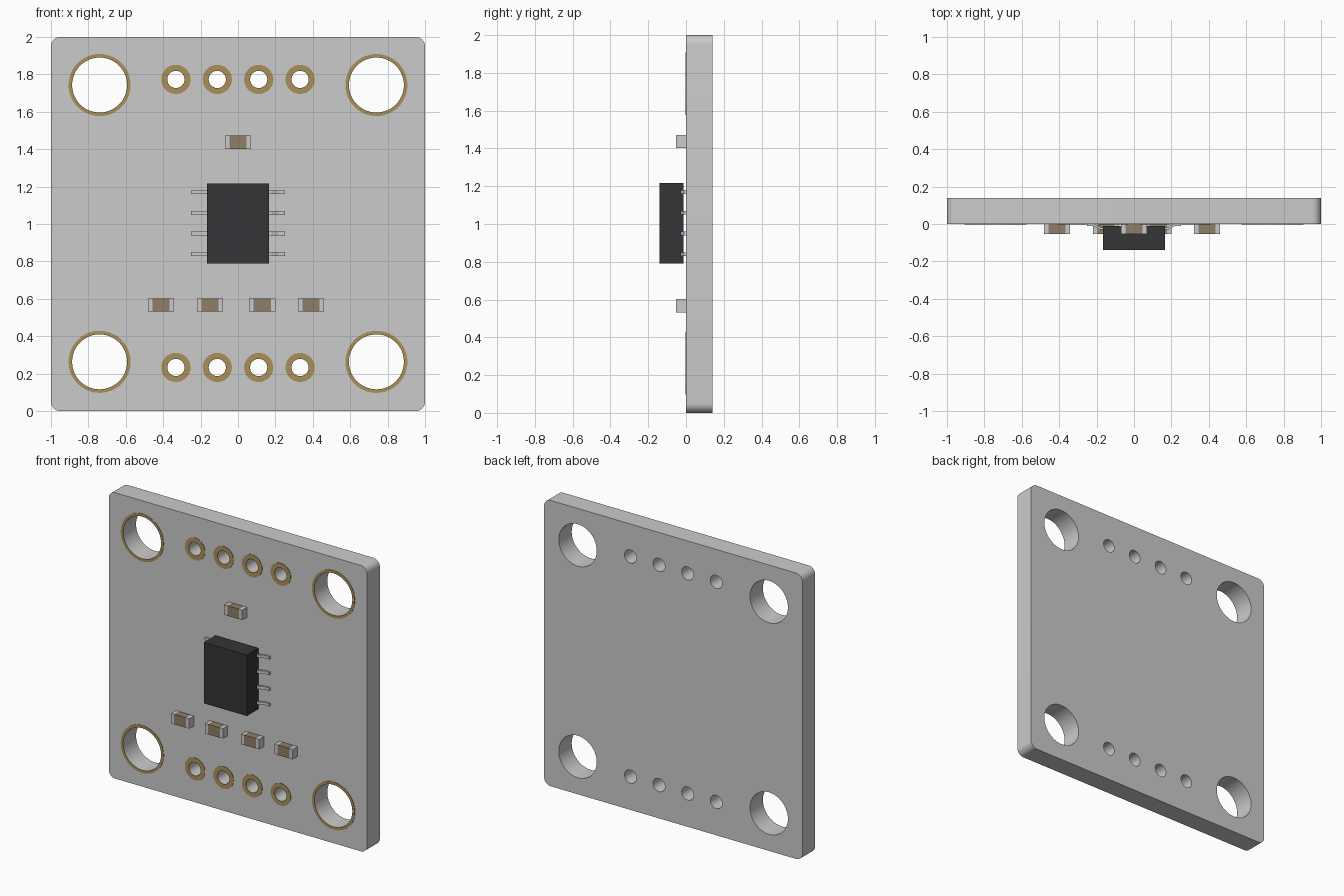
import bpy, bmesh
from math import cos, sin, pi, radians
from mathutils import Vector

if "Cube" in bpy.data.objects:
    bpy.data.objects.remove(bpy.data.objects["Cube"])


def material(name, rgb):
    m = bpy.data.materials.new(name)
    m.diffuse_color = (*rgb, 1)
    m.use_nodes = True
    m.node_tree.nodes["Principled BSDF"].inputs["Base Color"].default_value = m.diffuse_color
    return m


GOLD = material("gold", (0.40, 0.28, 0.10))
BLACK = material("black_plastic", (0.035, 0.035, 0.04))
BROWN = material("ceramic_brown", (0.28, 0.21, 0.14))


def arc(cx, cz, r, a0, a1, n):
    return [(cx + r * cos(a0 + (a1 - a0) * i / n),
             cz + r * sin(a0 + (a1 - a0) * i / n)) for i in range(n + 1)]


def circle(cx, cz, r, n=48):
    return arc(cx, cz, r, 0, 2 * pi, n)[:-1]


def plate(name, loops, y0, y1, mat=None):
    """Filled XZ outline with holes, spanning y0..y1."""
    cu = bpy.data.curves.new(name, 'CURVE')
    cu.dimensions, cu.fill_mode = '2D', 'BOTH'
    cu.extrude = (y1 - y0) / 2
    for pts in loops:
        sp = cu.splines.new('POLY')
        sp.points.add(len(pts) - 1)
        for p, (x, z) in zip(sp.points, pts):
            p.co = (x, z, 0, 1)
        sp.use_cyclic_u = True
    ob = bpy.data.objects.new(name, cu)
    bpy.context.collection.objects.link(ob)
    ob.rotation_euler.x = radians(90)
    ob.location.y = (y0 + y1) / 2
    bpy.ops.object.select_all(action='DESELECT')
    ob.select_set(True)
    bpy.context.view_layer.objects.active = ob
    bpy.ops.object.convert(target='MESH')
    ob = bpy.context.object
    bm = bmesh.new()
    bm.from_mesh(ob.data)
    bmesh.ops.remove_doubles(bm, verts=bm.verts, dist=1e-5)
    bmesh.ops.recalc_face_normals(bm, faces=bm.faces)
    bm.to_mesh(ob.data)
    bm.free()
    bpy.ops.object.shade_smooth_by_angle(angle=radians(30))
    if mat:
        ob.data.materials.append(mat)


def prism(name, profile, z0, z1, mat=None):
    """XY profile extruded from z0 to z1."""
    bm = bmesh.new()
    face = bm.faces.new([bm.verts.new((x, y, z0)) for x, y in profile])
    ext = bmesh.ops.extrude_face_region(bm, geom=[face])["geom"]
    verts = [g for g in ext if isinstance(g, bmesh.types.BMVert)]
    bmesh.ops.translate(bm, verts=verts, vec=Vector((0, 0, z1 - z0)))
    bmesh.ops.recalc_face_normals(bm, faces=bm.faces)
    me = bpy.data.meshes.new(name)
    bm.to_mesh(me)
    bm.free()
    ob = bpy.data.objects.new(name, me)
    bpy.context.collection.objects.link(ob)
    if mat:
        me.materials.append(mat)


def box(name, x0, x1, y0, y1, z0, z1, mat=None):
    prism(name, [(x0, y0), (x1, y0), (x1, y1), (x0, y1)], z0, z1, mat)


# Hole layout: (x, z, hole radius, ring radius)
holes = [(sx * 0.74, 1.003 + sz * 0.74, 0.147, 0.166)
         for sx in (-1, 1) for sz in (-1, 1)]
holes += [(-0.332 + 0.2213 * i, z, 0.046, 0.078)
          for i in range(4) for z in (0.233, 1.773)]

# Board with rounded corners and drilled holes
r = 0.05
outline = []
for k, (cx, cz) in enumerate([(1 - r, 2 - r), (r - 1, 2 - r), (r - 1, r), (1 - r, r)]):
    outline += arc(cx, cz, r, k * pi / 2, (k + 1) * pi / 2, 8)
plate("board", [outline] + [circle(x, z, hr) for x, z, hr, _ in holes], 0, 0.14)

# Gold rings around the holes
for x, z, hr, rr in holes:
    name = "mounting_ring" if hr > 0.1 else "pin_pad"
    plate(name, [circle(x, z, rr), circle(x, z, hr)], -0.003, 0, GOLD)

# Chip body
box("chip_body", -0.167, 0.167, -0.14, -0.012, 0.79, 1.216, BLACK)

# Bent chip leads on both sides
lead = [(0.15, -0.030), (0.18, -0.030), (0.216, -0.012), (0.25, -0.012),
        (0.25, 0), (0.212, 0), (0.177, -0.018), (0.15, -0.018)]
for i in range(4):
    z = 0.84 + 0.1097 * i
    for s in (-1, 1):
        prism("chip_lead", [(s * x, y) for x, y in lead], z - 0.01, z + 0.01)

# Small surface components: brown body with grey end caps
for cx, cz in [(0, 1.437), (-0.411, 0.567), (-0.15, 0.567), (0.13, 0.567), (0.39, 0.567)]:
    z0, z1 = cz - 0.035, cz + 0.035
    box("component_body", cx - 0.046, cx + 0.046, -0.053, 0, z0, z1, BROWN)
    for s in (-1, 1):
        a, b = sorted((cx + s * 0.046, cx + s * 0.07))
        box("component_end_cap", a, b, -0.053, 0, z0, z1)
